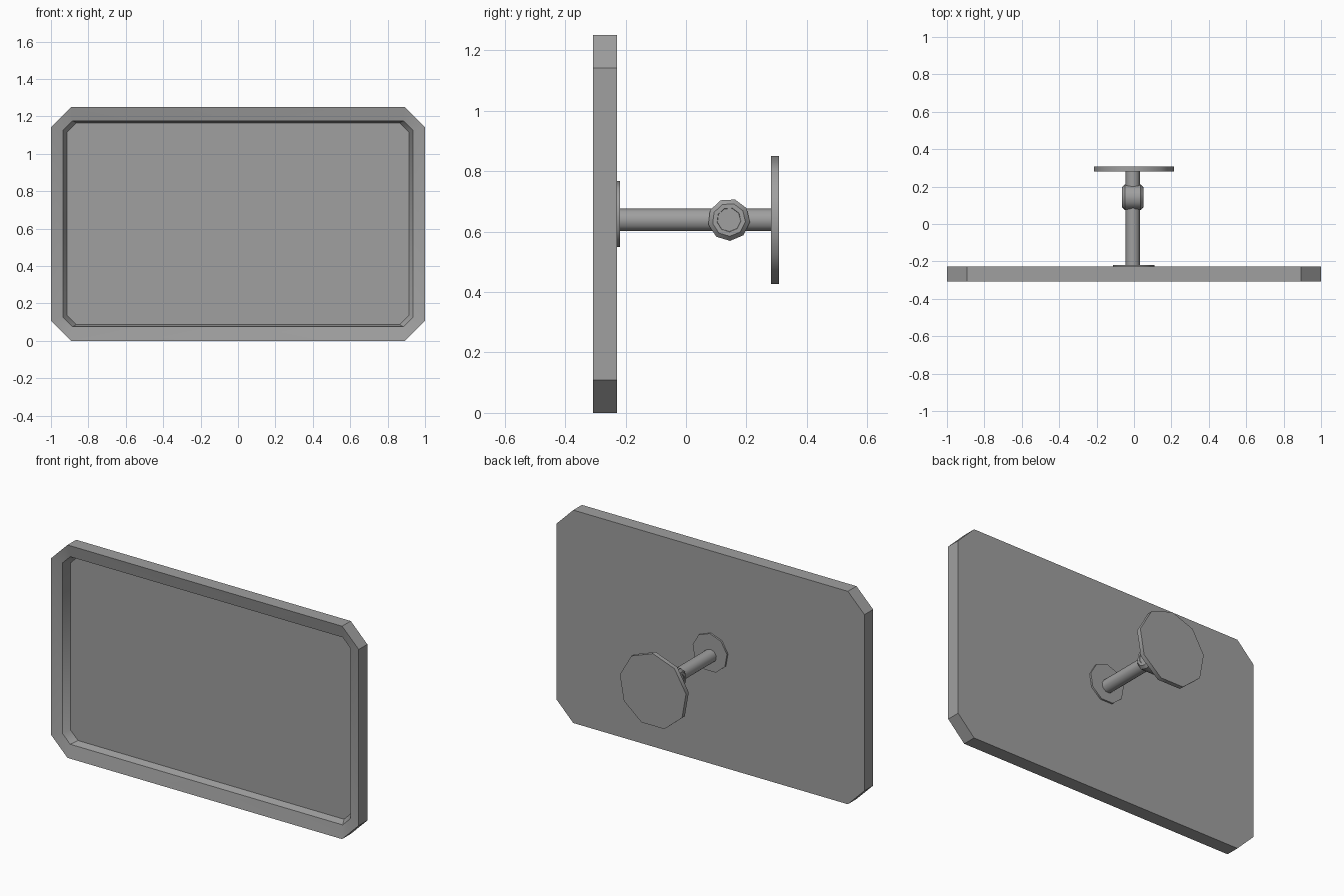
import bpy, math
from math import sin, cos, pi, radians

if "Cube" in bpy.data.objects:
    bpy.data.objects.remove(bpy.data.objects["Cube"])


def loft(name, rings, smooth_angle=None):
    """Skin a list of equal-length point rings and cap both ends."""
    n = len(rings[0])
    verts = [p for ring in rings for p in ring]
    faces = [(a * n + i, a * n + (i + 1) % n, (a + 1) * n + (i + 1) % n, (a + 1) * n + i)
             for a in range(len(rings) - 1) for i in range(n)]
    faces.append(tuple(reversed(range(n))))
    faces.append(tuple(range(len(verts) - n, len(verts))))
    mesh = bpy.data.meshes.new(name)
    mesh.from_pydata(verts, [], faces)
    obj = bpy.data.objects.new(name, mesh)
    bpy.context.collection.objects.link(obj)
    obj.data.materials.append(grey)
    bpy.context.view_layer.objects.active = obj
    bpy.ops.object.select_all(action='DESELECT')
    obj.select_set(True)
    bpy.ops.object.mode_set(mode='EDIT')
    bpy.ops.mesh.select_all(action='SELECT')
    bpy.ops.mesh.normals_make_consistent(inside=False)
    bpy.ops.object.mode_set(mode='OBJECT')
    if smooth_angle:
        bpy.ops.object.shade_smooth_by_angle(angle=radians(smooth_angle))
    return obj


def cut_rect(y, hx, z0, z1, c):
    """Rectangle with cut corners, standing in the xz plane."""
    return [(hx, y, z0 + c), (hx, y, z1 - c), (hx - c, y, z1), (c - hx, y, z1),
            (-hx, y, z1 - c), (-hx, y, z0 + c), (c - hx, y, z0), (hx - c, y, z0)]


def turned(name, axis, centre, profile, sides=9, phase=pi / 2, smooth_angle=50):
    """Low-poly turned part: profile is (radius, offset) along the x or y axis."""
    cx, cy, cz = centre
    rings = []
    for r, d in profile:
        ring = []
        for i in range(sides):
            a = phase + 2 * pi * i / sides
            u, z = r * cos(a), cz + r * sin(a)
            ring.append((cx + u, cy + d, z) if axis == 'y' else (cx + d, cy + u, z))
        rings.append(ring)
    return loft(name, rings, smooth_angle)


# Darker grey shared by every part
grey = bpy.data.materials.new("dark_grey")
grey.diffuse_color = (0.35, 0.35, 0.35, 1)
grey.use_nodes = True
grey.node_tree.nodes["Principled BSDF"].inputs["Base Color"].default_value = grey.diffuse_color

# Panel: flat back, rim sloping inward, stepped recess around the screen
loft("screen_panel", [
    cut_rect(-0.228, 1.0, 0.0, 1.25, 0.108),
    cut_rect(-0.308, 1.0, 0.0, 1.25, 0.108),
    cut_rect(-0.293, 0.935, 0.076, 1.177, 0.05),
    cut_rect(-0.25, 0.914, 0.087, 1.166, 0.05),
], 40)

# Mounting discs on the panel and on the wall
turned("panel_flange", 'y', (-0.002, 0, 0.655), [(0.113, -0.235), (0.113, -0.218)])
turned("wall_plate", 'y', (0, 0, 0.632), [(0.218, 0.281), (0.218, 0.307)])

# Arm between the discs
turned("arm", 'y', (-0.006, 0, 0.638), [(0.039, -0.225), (0.039, 0.29)])

# Pivot drum with bevelled rims and slightly sunken ends
half = [(0.07, 0.042), (0.055, 0.057), (0.04, 0.057), (0.039, 0.053)]
turned("pivot_joint", 'x', (-0.006, 0.142, 0.639),
       [(r, -d) for r, d in reversed(half)] + half, phase=radians(-87), smooth_angle=42)
